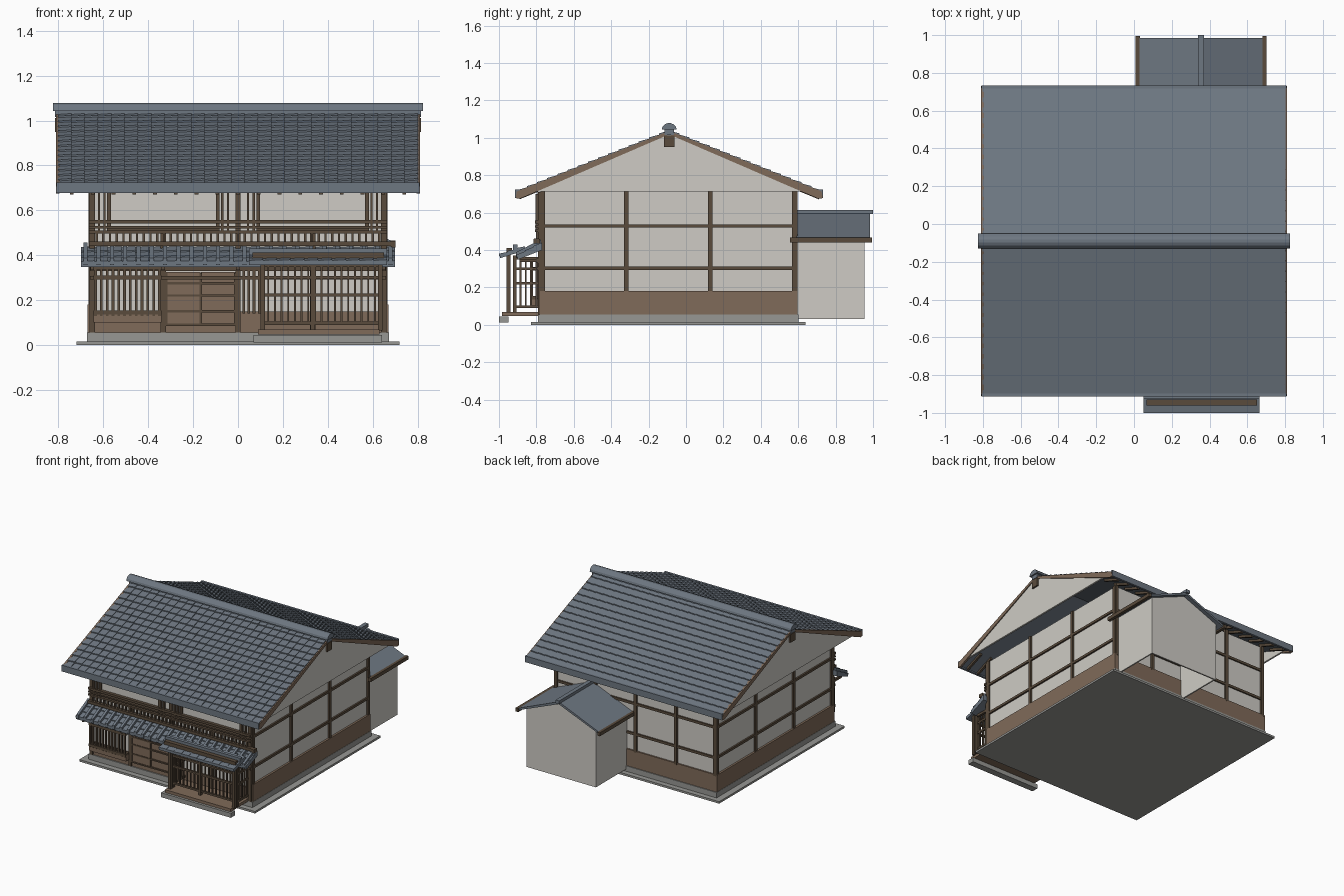
import bpy, bmesh, math

if "Cube" in bpy.data.objects:
    bpy.data.objects.remove(bpy.data.objects["Cube"])


def mat(name, r, g, b):
    m = bpy.data.materials.new(name)
    m.diffuse_color = (r, g, b, 1)
    m.use_nodes = True
    m.node_tree.nodes["Principled BSDF"].inputs["Base Color"].default_value = m.diffuse_color
    return m


PLASTER = mat("plaster", .62, .60, .555)
BROWN = mat("board_brown", .215, .145, .10)
DARK = mat("dark_timber", .10, .07, .045)
SLATE = mat("slate_tile", .155, .185, .222)
STONE = mat("stone", .31, .31, .295)


def finish(name, bm, m):
    bmesh.ops.recalc_face_normals(bm, faces=bm.faces)
    me = bpy.data.meshes.new(name)
    bm.to_mesh(me)
    bm.free()
    me.materials.append(m)
    ob = bpy.data.objects.new(name, me)
    bpy.context.collection.objects.link(ob)
    return ob


def hexa(bm, c):
    """Six-sided solid from 4 lower and 4 upper corners."""
    v = [bm.verts.new(p) for p in c]
    for f in ((3, 2, 1, 0), (4, 5, 6, 7), (0, 1, 5, 4), (1, 2, 6, 5), (2, 3, 7, 6), (3, 0, 4, 7)):
        bm.faces.new([v[i] for i in f])


def boxes(name, items, m):
    bm = bmesh.new()
    for x0, x1, y0, y1, z0, z1 in items:
        ring = ((x0, y0), (x1, y0), (x1, y1), (x0, y1))
        hexa(bm, [(x, y, z) for z in (z0, z1) for x, y in ring])
    return finish(name, bm, m)


def prism(name, pts, axis, a, b, m):
    """Extrude a profile (y,z) along x, or (x,z) along y."""
    bm = bmesh.new()
    at = (lambda p, t: (t, p[0], p[1])) if axis == 'x' else (lambda p, t: (p[0], t, p[1]))
    lo = [bm.verts.new(at(p, a)) for p in pts]
    hi = [bm.verts.new(at(p, b)) for p in pts]
    bm.faces.new(lo)
    bm.faces.new(hi[::-1])
    for i in range(len(pts)):
        j = (i + 1) % len(pts)
        bm.faces.new((lo[i], lo[j], hi[j], hi[i]))
    return finish(name, bm, m)


def tiles(name, top, eave, x0, x1, cols, rows, lift):
    """Overlapping tilted tiles on a slope from top (y,z) to eave (y,z)."""
    bm = bmesh.new()
    w = (x1 - x0) / cols
    for i in range(cols):
        xa, xb = x0 + i * w, x0 + (i + 1) * w
        for j in range(rows):
            pts = []
            for t in (j / rows, (j + 1) / rows):
                pts.append((top[0] + (eave[0] - top[0]) * t, top[1] + (eave[1] - top[1]) * t))
            (ya, za), (yb, zb) = pts
            low = [(xa, ya, za - .006), (xb, ya, za - .006), (xb, yb, zb - .006), (xa, yb, zb - .006)]
            up = [(xa, ya, za), (xb, ya, za + lift * .6), (xb, yb, zb + lift * 1.6), (xa, yb, zb + lift)]
            hexa(bm, low + up)
    return finish(name, bm, m=SLATE)


def spaced(a, b, n):
    return [a + (b - a) * i / (n - 1) for i in range(n)]


# Base and body
boxes("base_slab", [(-.72, .72, -.83, .64, 0, .015)], STONE)
boxes("foundation", [(-.672, .672, -.79, .602, .015, .055)], STONE)
boxes("house_walls", [(-.655, .655, -.77, .585, .055, .715)], PLASTER)
dado = [(-.67, .67, .58, .596, .055, .18), (-.66, .66, -.782, -.76, .055, .148)]
dado += [(s * .662 - .008, s * .662 + .008, -.78, .596, .055, .18) for s in (-1, 1)]
boxes("dado_boards", dado, BROWN)

# Timber frame on sides and back
frame = []
for s in (-1, 1):
    x0, x1 = sorted((s * .645, s * .667))
    frame += [(x0, x1, y - .012, y + .012, .17, .715) for y in (-.765, -.32, .13, .58)]
    frame += [(x0, x1, -.77, .59, z - .009, z + .009) for z in (.303, .528)]
frame += [(x - .012, x + .012, .575, .597, .17, .76) for x in (-.65, -.33, 0, .33, .65)]
frame += [(-.66, .66, .575, .595, z - .009, z + .009) for z in (.303, .528)]
boxes("wall_frame", frame, DARK)

# Main roof: slopes, tiles, fascias, bargeboards and gables
RY, RZ, RUN, DROP = -.09, 1.03, .815, .325
for s, side in ((-1, "front"), (1, "back")):
    ey, ez = RY + s * RUN, RZ - DROP
    prism(side + "_roof_deck", [(RY, RZ), (ey, ez), (ey, ez - .022), (RY, RZ - .022)], 'x', -.80, .80, SLATE)
    tiles(side + "_roof_tiles", (RY, RZ + .004), (ey, ez + .004), -.802, .802, 27, 15, .007)
    boxes(side + "_eave_fascia", [(-.808, .808, ey - .008, ey + .008, ez - .028, ez + .018)], SLATE)
    for g in (-1, 1):
        prism(side + "_bargeboard", [(RY, RZ + .006), (ey, ez + .008), (ey + s * .006, ez - .028),
              (ey - s * .02, ez - .03), (RY, RZ - .012)], 'x', g * .795, g * .81, BROWN)
    # rafter ends under the eave
    bm = bmesh.new()
    for x in spaced(-.74, .74, 17):
        y0, z0, y1, z1 = RY + s * .66, RZ - .284, ey - s * .015, ez - .016
        ring = ((x - .008, y0, z0), (x + .008, y0, z0), (x + .008, y1, z1), (x - .008, y1, z1))
        hexa(bm, [(a, b, c - .018) for a, b, c in ring] + list(ring))
    finish(side + "_rafters", bm, DARK)
for g in (-1, 1):
    prism("gable_panel", [(RY, RZ - .004), (RY - .74, .712), (RY + .74, .712)], 'x', g * .79, g * .803, PLASTER)
boxes("gable_pendant", [(g * .803 - .012, g * .803 + .012, RY - .028, RY + .028, .95, 1.012) for g in (-1, 1)], DARK)
ridge = [(RY + .04 * math.cos(a), 1.043 + .036 * math.sin(a)) for a in spaced(0, math.pi, 8)]
prism("ridge_cap", ridge, 'x', -.825, .825, SLATE)
boxes("ridge_base", [(-.815, .815, RY - .025, RY + .025, 1.015, 1.045)], SLATE)

# Rear annex, open underneath
AX = .355
prism("annex_back_wall", [(.07, .03), (.64, .03), (.64, .475), (AX, .585), (.07, .475)], 'y', .945, .955, PLASTER)
boxes("annex_side_walls", [(.07, .08, .59, .95, .03, .475), (.63, .64, .59, .95, .03, .475)], PLASTER)
for s in (-1, 1):
    prism("annex_roof", [(AX, .60), (AX + s * .335, .462), (AX + s * .335, .447), (AX, .582)], 'y', .59, .985, SLATE)
    e = AX + s * .335
    boxes("annex_eave_beam", [(e - .011, e + .011, .555, .995, .44, .466)], DARK)
boxes("annex_ridge", [(AX - .015, AX + .015, .59, 1.0, .592, .615)], SLATE)

# Front posts and long rails
front = [(x - .012, x + .012, -.792, -.765, .055, .71) for x in (-.65, 0, .65)]
front += [(x - .012, x + .012, -.792, -.765, .055, .50) for x in (-.333, .333)]
front += [(-.66, .66, -.80, -.77, z - h, z + h) for z, h in ((.30, .008), (.342, .012))]
front += [(-.665, .665, -.808, -.785, z - h, z + h) for z, h in ((.549, .008), (.525, .005), (.503, .006))]
front += [(-.665, .70, -.812, -.785, .44, .461), (.682, .702, -.815, -.78, .434, .46)]
boxes("front_frame", front, DARK)
# upper balcony balusters
boxes("balusters", [(x - .005, x + .005, -.803, -.79, .46, .50) for x in spaced(-.63, .63, 43)], DARK)

# Upper windows with slatted side strips
win, slats = [], []
for s in (-1, 1):
    a, b = sorted((s * .09, s * .575))
    win.append((a, b, -.782, -.77, .515, .70))
    slats += [(x - .008, x + .008, -.795, -.77, .50, .71) for x in (a, b)]
    slats.append((a, b, -.79, -.77, .505, .518))
    slats += [(s * x - .005, s * x + .005, -.805, -.79, .51, .70) for x in (.045, .07, .595, .62)]
boxes("upper_screens", win, PLASTER)
boxes("upper_slats", slats, DARK)

# Ground floor lattice bay, doors and narrow lattice
lat = [(x - .006, x + .006, -.83, -.818, .13, .345) for x in spaced(-.635, -.35, 12)]
lat += [(-.645, -.34, -.832, -.785, z - .009, z + .009) for z in (.145, .30, .345)]
lat += [(x - .006, x + .006, -.80, -.785, .14, .345) for x in spaced(.025, .095, 4)]
boxes("ground_lattice", lat, DARK)
boxes("lattice_apron", [(-.645, -.34, -.826, -.77, .10, .14)], BROWN)
boxes("sliding_doors", [(-.32, -.168, -.788, -.77, .085, .325), (-.164, -.012, -.784, -.77, .085, .325)], BROWN)
bars = [(-.32, -.012, -.792, -.78, z - .005, z + .005) for z in (.09, .15, .22, .275)]
bars += [(x - .005, x + .005, -.792, -.78, .085, .32) for x in (-.32, -.166, -.013)]
boxes("door_bars", bars, DARK)

# Pent roof across the front
prism("pent_roof", [(-.77, .432), (-.90, .365), (-.90, .348), (-.77, .40)], 'x', -.70, .70, SLATE)
tiles("pent_tiles", (-.77, .436), (-.905, .366), -.70, .70, 23, 3, .006)
bm = bmesh.new()
for x in spaced(-.68, .68, 24):
    ring = ((x - .009, -.775, .445), (x + .009, -.775, .445), (x + .009, -.908, .376), (x - .009, -.908, .376))
    hexa(bm, [(a, b, c - .02) for a, b, c in ring] + [(a, b, c + .012) for a, b, c in ring])
finish("pent_rolls", bm, SLATE)
boxes("pent_brackets", [(x - .008, x + .008, -.89, -.77, .335, .352) for x in (-.65, -.333, 0, .333, .65)], DARK)

# Porch: step, floor, lattice box and roof
boxes("porch_step", [(.068, .642, -1.0, -.95, .012, .045)], STONE)
boxes("porch_floor", [(.09, .63, -.985, -.78, .047, .068)], BROWN)
porch = [(x - .01, x + .01, -.96, -.938, .065, .40) for x in (.11, .635)]
porch += [(x - .009, x + .009, -.925, -.907, .065, .37) for x in (.11, .333, .635)]
porch += [(x - .004, x + .004, -.92, -.91, .09, .36) for x in spaced(.135, .61, 17)]
porch += [(.11, .635, -.923, -.908, z - .007, z + .007) for z in (.097, .222, .30, .355)]
for x in (.112, .633):
    porch += [(x - .005, x + .005, y - .005, y + .005, .09, .36) for y in spaced(-.885, -.80, 4)]
    porch += [(x - .006, x + .006, -.92, -.78, z - .007, z + .007) for z in (.097, .222, .30, .355)]
boxes("porch_frame", porch, DARK)
prism("porch_roof", [(-.86, .415), (-.995, .372), (-.995, .356), (-.86, .398)], 'x', .05, .665, SLATE)
tiles("porch_tiles", (-.86, .417), (-1.0, .372), .05, .665, 10, 3, .005)
boxes("porch_roof_ledge", [(.05, .665, -.925, -.90, .40, .43)], SLATE)
boxes("porch_roof_beam", [(.065, .65, -.96, -.93, .38, .412)], DARK)
